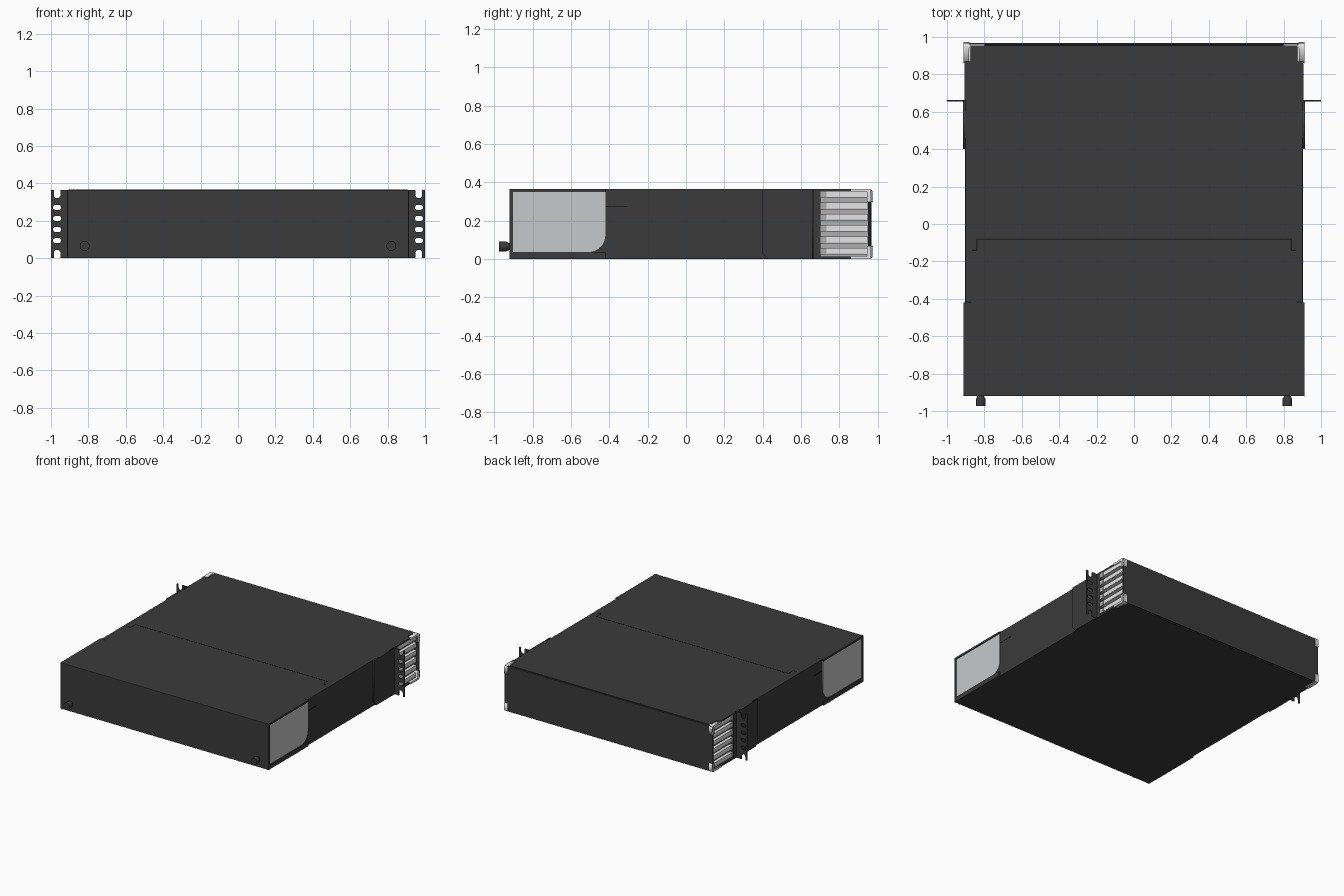
import bpy, bmesh, math
from mathutils import Matrix, Vector

cube = bpy.data.objects.get("Cube")
if cube:
    bpy.data.objects.remove(cube, do_unlink=True)


def material(name, r, g, b):
    m = bpy.data.materials.new(name)
    m.use_nodes = True
    m.diffuse_color = (r, g, b, 1)
    m.node_tree.nodes["Principled BSDF"].inputs["Base Color"].default_value = (r, g, b, 1)
    return m


DARK = material("dark_grey_metal", 0.043, 0.043, 0.043)
SEAM = material("black_seam", 0.014, 0.014, 0.014)
PANE = material("pale_grey_pane", 0.57, 0.58, 0.59)
SILVER = material("light_silver", 0.78, 0.78, 0.78)
VENT = material("mid_grey_vent", 0.42, 0.42, 0.42)

FRONT_PLANE = Matrix(((1, 0, 0, 0), (0, 0, -1, 0), (0, 1, 0, 0), (0, 0, 0, 1)))
SIDE_PLANE = Matrix(((0, 0, 1, 0), (1, 0, 0, 0), (0, 1, 0, 0), (0, 0, 0, 1)))
H = 0.365   # case height


def link(name, mesh, mat):
    ob = bpy.data.objects.new(name, mesh)
    mesh.materials.clear()
    mesh.materials.append(mat)
    bpy.context.collection.objects.link(ob)
    return ob


def box(name, mat, x, y, z, bevel=0):
    bm = bmesh.new()
    bmesh.ops.create_cube(bm, size=1)
    for v in bm.verts:
        v.co = Vector([(a + b) / 2 + c * (b - a) for c, (a, b) in zip(v.co, (x, y, z))])
    me = bpy.data.meshes.new(name)
    bm.to_mesh(me)
    bm.free()
    ob = link(name, me, mat)
    if bevel:
        mod = ob.modifiers.new("edge", "BEVEL")
        mod.width, mod.segments = bevel, 2
    return ob


def mirror(ob):
    # Mirrors a left-hand part across the centre plane
    mod = ob.modifiers.new("mirror", "MIRROR")
    mod.use_axis = (True, False, False)
    return ob


def arc(cx, cy, r, start, end, n=8):
    return [(cx + r * math.cos(math.radians(start + (end - start) * i / n)),
             cy + r * math.sin(math.radians(start + (end - start) * i / n)))
            for i in range(n + 1)]


def plate(name, mat, loops, thick, plane, offset):
    # Flat sheet cut from an outline and any holes
    cu = bpy.data.curves.new(name, "CURVE")
    cu.dimensions, cu.fill_mode, cu.extrude = "2D", "BOTH", thick / 2
    for pts in loops:
        s = cu.splines.new("POLY")
        s.points.add(len(pts) - 1)
        for p, (a, b) in zip(s.points, pts):
            p.co = (a, b, 0, 1)
        s.use_cyclic_u = True
    tmp = bpy.data.objects.new(name + "_outline", cu)
    bpy.context.collection.objects.link(tmp)
    deps = bpy.context.evaluated_depsgraph_get()
    me = bpy.data.meshes.new_from_object(tmp.evaluated_get(deps))
    bpy.data.objects.remove(tmp, do_unlink=True)
    me.transform(Matrix.Translation(offset) @ plane)
    return link(name, me, mat)


# Case body, narrower behind the rear vents, with sheet covers above and below
box("case_body", DARK, (-0.903, 0.903), (-0.92, 0.70), (0, H), 0.004)
box("rear_core", DARK, (-0.87, 0.87), (0.69, 0.953), (0.002, H - 0.002))
for name, z in (("rear_lid", (H - 0.012, H)), ("rear_floor", (0, 0.012))):
    box(name, DARK, (-0.905, 0.905), (0.69, 0.87), z)
    box(name + "_tail", DARK, (-0.875, 0.875), (0.86, 0.955), z)
box("rear_panel", DARK, (-0.912, 0.912), (0.961, 0.968), (0.004, H - 0.004))
box("rear_panel_mount", SEAM, (-0.8, 0.8), (0.95, 0.962), (0.03, H - 0.03))

# Front bezel frame around the side windows
for name, y, z in (("window_top_lip", (-0.92, -0.42), (0.35, H)),
                   ("window_bottom_lip", (-0.92, -0.42), (0, 0.036)),
                   ("window_front_lip", (-0.92, -0.903), (0, H))):
    mirror(box(name, DARK, (0.89, 0.912), y, z))

# Side window panes with one rounded lower corner
pane = [(-0.903, 0.35), (-0.903, 0.036)] + arc(-0.51, 0.126, 0.09, -90, 0) + [(-0.42, 0.35)]
mirror(plate("side_window", PANE, [pane], 0.006, SIDE_PLANE, (0.903, 0, 0)))
mirror(box("side_seam", SEAM, (0.90, 0.9045), (-0.42, -0.305), (0.271, 0.277)))

# Lid seam on the top
box("lid_seam", SEAM, (-0.845, 0.845), (-0.086, -0.078), (H - 0.004, H + 0.001))
for name, x, y in (("lid_seam_side", (0.837, 0.845), (-0.142, -0.08)),
                   ("lid_seam_end", (0.837, 0.866), (-0.144, -0.136)),
                   ("bezel_seam", (0.868, 0.903), (-0.422, -0.414))):
    mirror(box(name, SEAM, x, y, (H - 0.004, H + 0.001)))

# Slotted rack ears
ear = ([(0.905, 0), (0.949, 0)] + arc(0.967, 0.026, 0.018, 180, 0) + [(0.985, 0), (1, 0), (1, H), (0.985, H)]
       + arc(0.967, H - 0.026, 0.018, 0, -180) + [(0.949, H), (0.905, H)])
slots = [arc(0.976, z, 0.013, -90, 90) + arc(0.958, z, 0.013, 90, 270)
         for z in (0.094, 0.153, 0.212, 0.271)]
mirror(plate("rack_ear", DARK, [ear] + slots, 0.008, FRONT_PLANE, (0, 0.66, 0)))

# Ear mounting flange on the side
flange = [(0.664, 0), (0.664, H), (0.40, H), (0.40, 0.03), (0.43, 0)]
mirror(plate("ear_flange", DARK, [flange], 0.012, SIDE_PLANE, (0.907, 0, 0)))
mirror(box("ear_post", DARK, (0.89, 0.906), (0.66, 0.70), (0, H)))

# Rear side vents: backing, six louvres with end tabs
mirror(box("vent_backing", VENT, (0.868, 0.878), (0.70, 0.952), (0.012, H - 0.012)))
for i in range(6):
    z = 0.04 + 0.059 * i
    mirror(box("vent_louvre", SILVER, (0.872, 0.902), (0.73, 0.948), (z - 0.018, z + 0.018)))
    mirror(box("vent_slot_line", VENT, (0.90, 0.904), (0.735, 0.94), (z - 0.016, z - 0.012)))
    mirror(box("vent_tab", VENT, (0.872, 0.904), (0.70, 0.732), (z - 0.018, z + 0.018)))

# Silver corner brackets at the rear
for name, sign in (("upper_bracket", 1), ("lower_bracket", -1)):
    outline = ([(0.86, 0.182), (0.86, 0.166), (0.943, 0.166), (0.943, 0.115), (0.974, 0.115)]
               + arc(0.954, 0.163, 0.02, 0, 90, 4))
    outline = [(y, H / 2 + sign * d) for y, d in outline]
    mirror(plate(name, SILVER, [outline], 0.03, SIDE_PLANE, (0.897, 0, 0)))
    z = H / 2 + sign * 0.176
    mirror(box(name + "_tab", SILVER, (0.872, 0.884), (0.94, 0.96), (z - 0.006, z + 0.006)))

# Thumb screws on the front
for side in (-1, 1):
    for name, r1, r2, y0, y1 in (("screw_head", 0.026, 0.026, -0.974, -0.94),
                                 ("screw_collar", 0.026, 0.017, -0.94, -0.918)):
        bm = bmesh.new()
        bmesh.ops.create_cone(bm, cap_ends=True, segments=24, radius1=r2, radius2=r1, depth=y1 - y0)
        me = bpy.data.meshes.new(name)
        bm.to_mesh(me)
        bm.free()
        me.transform(Matrix.Translation((side * 0.82, (y0 + y1) / 2, 0.065)) @ FRONT_PLANE)
        ob = link(name, me, DARK)
        bpy.ops.object.select_all(action="DESELECT")
        ob.select_set(True)
        bpy.context.view_layer.objects.active = ob
        bpy.ops.object.shade_smooth_by_angle()
